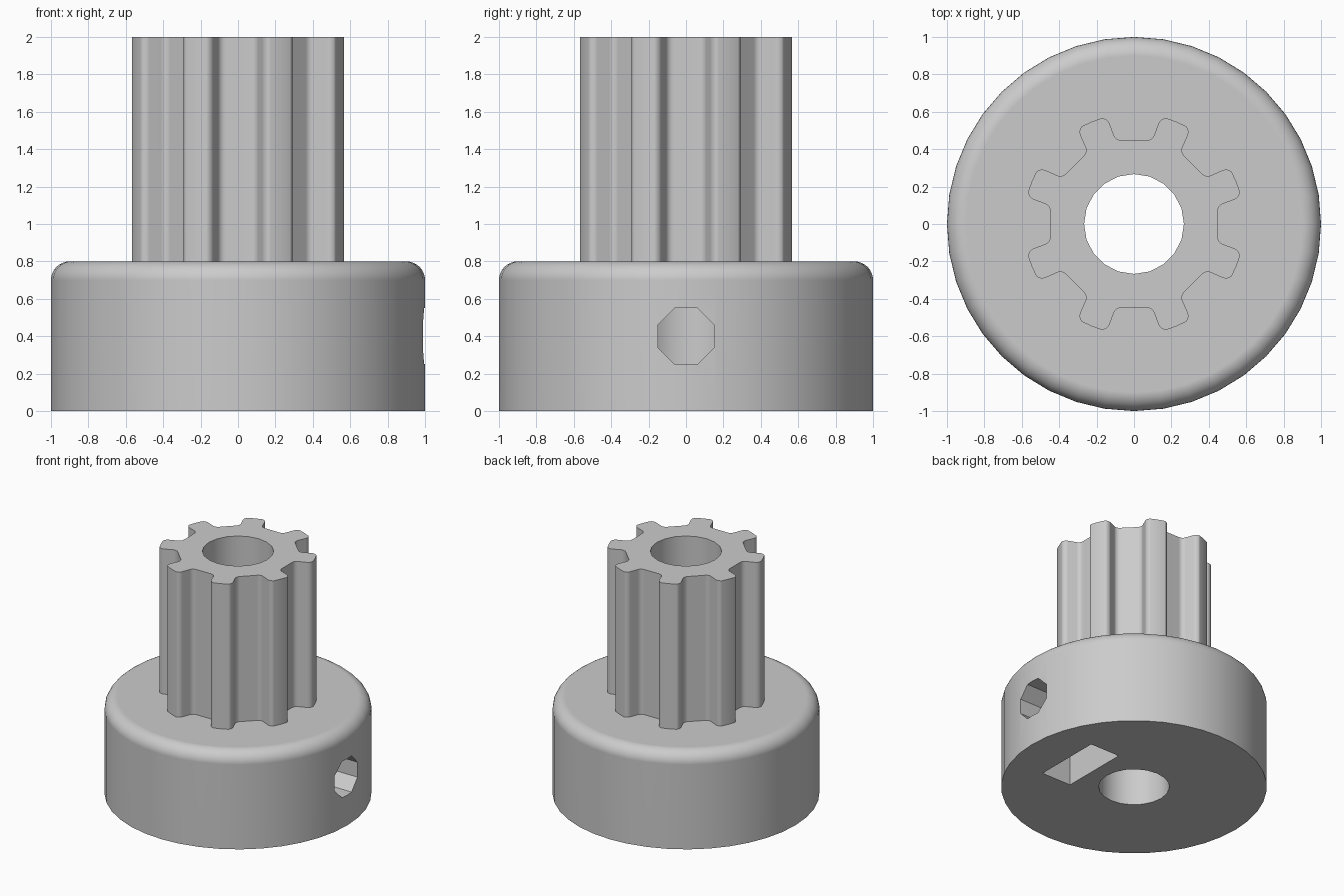
import bpy, bmesh
from math import sin, cos, pi, sqrt, radians
from mathutils import Vector, Matrix

cube = bpy.data.objects.get("Cube")
if cube:
    bpy.data.objects.remove(cube, do_unlink=True)

grey = bpy.data.materials.new("plain grey")
grey.use_nodes = True
colour = (0.6, 0.6, 0.6, 1)
grey.diffuse_color = colour
grey.node_tree.nodes["Principled BSDF"].inputs["Base Color"].default_value = colour


def prism(name, outline, low, high, along_x=False):
    """Extrude a closed 2D outline from low to high, along z or along x."""
    bm = bmesh.new()
    face = bm.faces.new([bm.verts.new((a, b, low)) for a, b in outline])
    up = bmesh.ops.extrude_face_region(bm, geom=[face])["geom"]
    bmesh.ops.translate(bm, vec=(0, 0, high - low),
                        verts=[v for v in up if isinstance(v, bmesh.types.BMVert)])
    if along_x:  # (a, b, c) becomes (c, a, b)
        turn = Matrix(((0, 0, 1), (1, 0, 0), (0, 1, 0)))
        bmesh.ops.transform(bm, matrix=turn.to_4x4(), verts=bm.verts)
    return finish(bm, name)


def finish(bm, name):
    bmesh.ops.recalc_face_normals(bm, faces=bm.faces)
    mesh = bpy.data.meshes.new(name)
    bm.to_mesh(mesh)
    bm.free()
    mesh.materials.append(grey)
    obj = bpy.data.objects.new(name, mesh)
    bpy.context.collection.objects.link(obj)
    return obj


def ring(radius, sides, offset=0.0, centre=(0, 0)):
    return [(centre[0] + radius * cos(offset + 2 * pi * i / sides),
             centre[1] + radius * sin(offset + 2 * pi * i / sides)) for i in range(sides)]


def lathe(name, profile, sides):
    """Stack rings from (radius, height) pairs and cap both ends."""
    bm = bmesh.new()
    rows = [[bm.verts.new((x, y, z)) for x, y in ring(r, sides)] for r, z in profile]
    for a, b in zip(rows, rows[1:]):
        for i in range(sides):
            j = (i + 1) % sides
            bm.faces.new((a[i], a[j], b[j], b[i]))
    bm.faces.new(rows[0])
    bm.faces.new(rows[-1])
    return finish(bm, name)


# Hub with a rounded upper rim
fillet = 0.1
rim = [(1 - fillet + fillet * cos(t), 0.8 - fillet + fillet * sin(t))
       for t in [pi / 2 * i / 8 for i in range(9)]]
pulley = lathe("toothed_pulley", [(1, 0)] + rim, 40)

# Toothed barrel: eight rounded trapezoid grooves around a cylinder
tip, teeth, half = 0.592, 8, 0.173
seat = sqrt(tip ** 2 - half ** 2)
groove = [(half, 0), (0.160, 0.002), (0.148, 0.008), (0.138, 0.017), (0.132, 0.027),
          (0.107, 0.092), (0.101, 0.103), (0.091, 0.112), (0.079, 0.117), (0.066, 0.119)]
groove = [(-w, d) for w, d in groove] + [(w, d) for w, d in reversed(groove)]
outline = []
for k in range(teeth):
    turn = Matrix.Rotation(2 * pi * k / teeth, 2)
    outline += [tuple(turn @ Vector((seat - d, w))) for w, d in groove]
    crest = 2 * pi * (k + 0.5) / teeth
    outline.append((tip * cos(crest), tip * sin(crest)))
barrel = prism("toothed_barrel", outline, 0.6, 2)

# Cutters: shaft bore, screw hole, and nut slot with a pointed roof
bore = prism("shaft_bore", ring(0.267, 20), -0.1, 2.1)
screw = prism("screw_hole", ring(0.162, 8, pi / 8, (0, 0.4)), 0.05, 1.2, True)
nut = prism("nut_slot", [(-0.285, -0.1), (0.285, -0.1), (0.285, 0.565),
                         (0, 0.73), (-0.285, 0.565)], 0.39, 0.66, True)

# Fuse the barrel to the hub, then cut the openings
bpy.context.view_layer.objects.active = pulley
for tool, action in ((barrel, "UNION"), (bore, "DIFFERENCE"),
                     (nut, "DIFFERENCE"), (screw, "DIFFERENCE")):
    tool.hide_render = True
    mod = pulley.modifiers.new(tool.name, "BOOLEAN")
    mod.object, mod.operation, mod.solver = tool, action, "EXACT"
    bpy.ops.object.modifier_apply(modifier=mod.name)
    bpy.data.objects.remove(tool, do_unlink=True)

# Smooth the curved walls while keeping edges and flats crisp
bpy.ops.object.select_all(action="DESELECT")
pulley.select_set(True)
bpy.ops.object.shade_smooth_by_angle(angle=radians(30))
weighted = pulley.modifiers.new("flat_faces", "WEIGHTED_NORMAL")
weighted.keep_sharp = True
